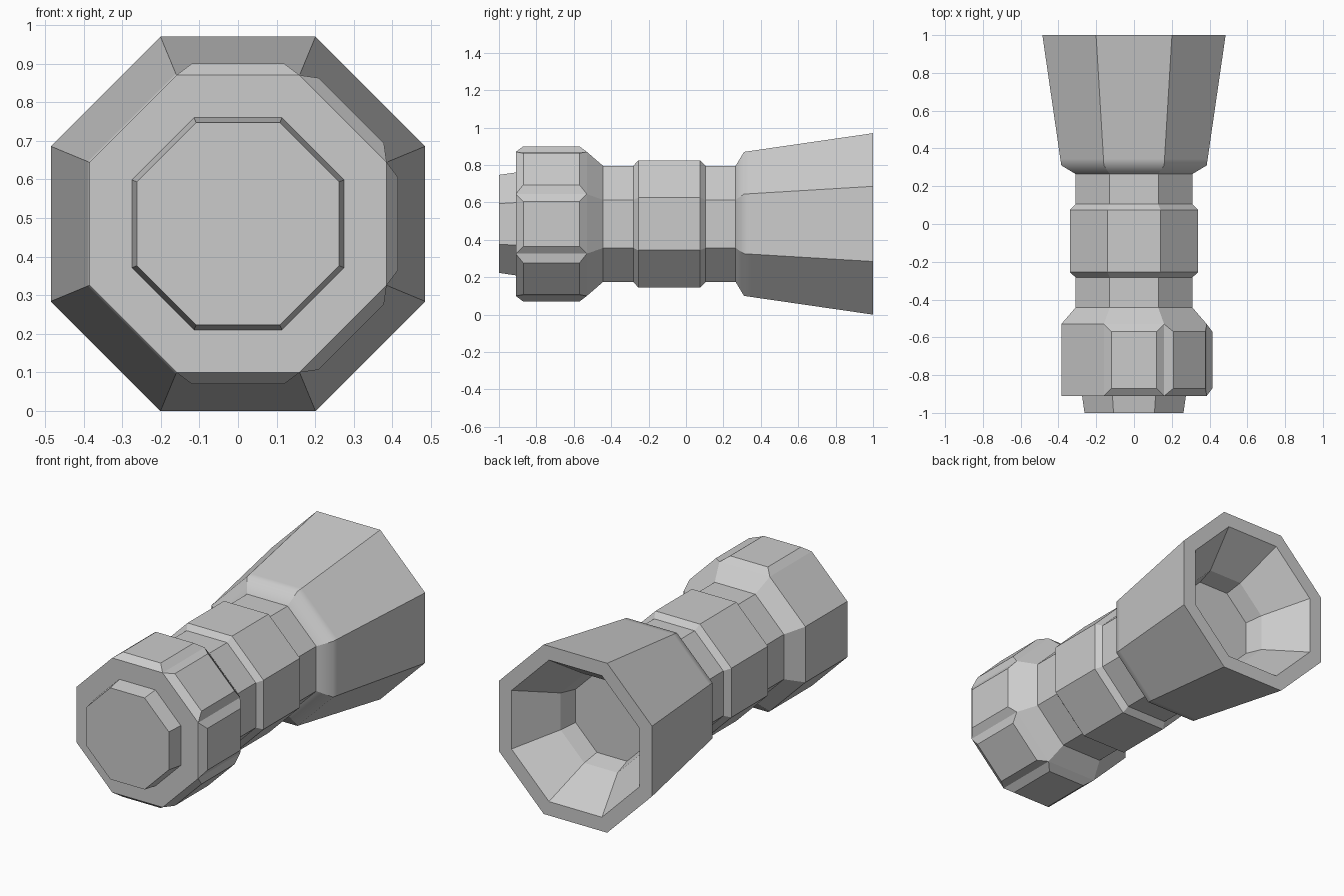
import bpy, bmesh
from math import cos, sin, pi, atan2, degrees

if "Cube" in bpy.data.objects:
    bpy.data.objects.remove(bpy.data.objects["Cube"])

SIDES = 8
CENTRE_Z = 0.485


def octagon_shell(name, profile, cap_start=False, cap_end=False, soft_y=None, pads=()):
    """Sweep (y, apothem) points around the y axis as a flat-sided octagon."""
    bm = bmesh.new()
    rings = []
    for y, apothem in profile:
        r = apothem / cos(pi / SIDES)
        angles = [(k + 0.5) * 2 * pi / SIDES for k in range(SIDES)]
        rings.append([bm.verts.new((r * cos(t), y, CENTRE_Z + r * sin(t))) for t in angles])
    for a, b in zip(rings, rings[1:]):
        for j in range(SIDES):
            k = (j + 1) % SIDES
            bm.faces.new((a[j], b[j], b[k], a[k]))
    if cap_start:
        bm.faces.new(rings[0])
    if cap_end:
        bm.faces.new(rings[-1][::-1])
    bm.normal_update()

    # raised chamfered pads on the chosen sides of the first band
    if pads:
        chosen = []
        for f in bm.faces:
            c = f.calc_center_median()
            angle = round(degrees(atan2(c.z - CENTRE_Z, c.x)))
            if abs(f.normal.y) < 0.01 and angle in pads:
                chosen.append(f)
        bmesh.ops.inset_individual(bm, faces=chosen, thickness=0.04, depth=0.03,
                                   use_even_offset=True)

    # one blended ring, every other edge crisp
    if soft_y is not None:
        for f in bm.faces:
            f.smooth = True
        for e in bm.edges:
            e.smooth = all(abs(v.co.y - soft_y) < 0.001 and
                           abs(v.co.z - CENTRE_Z) + abs(v.co.x) > 0.4 for v in e.verts)

    mesh = bpy.data.meshes.new(name)
    bm.to_mesh(mesh)
    bm.free()
    obj = bpy.data.objects.new(name, mesh)
    bpy.context.collection.objects.link(obj)
    return obj


# tail button
octagon_shell("tail_button", [(-1.0, 0.262), (-0.91, 0.275)], cap_start=True)

# tail cap with five raised grip pads
octagon_shell("tail_cap_face", [(-0.91, 0.275), (-0.91, 0.385)])
octagon_shell("tail_cap", [(-0.91, 0.385), (-0.53, 0.385), (-0.443, 0.31)],
              pads=(90, 45, 0, -45, -90))

# barrel with raised middle grip
octagon_shell("barrel", [(-0.443, 0.31), (-0.282, 0.31), (-0.255, 0.34),
                         (0.075, 0.34), (0.105, 0.31), (0.265, 0.31)])

# flared head, rim, stepped reflector and lens
octagon_shell("head", [(0.265, 0.31), (0.31, 0.385), (0.345, 0.390), (1.0, 0.485),
                       (1.0, 0.405), (0.77, 0.255), (0.67, 0.23)],
              cap_end=True, soft_y=0.31)
